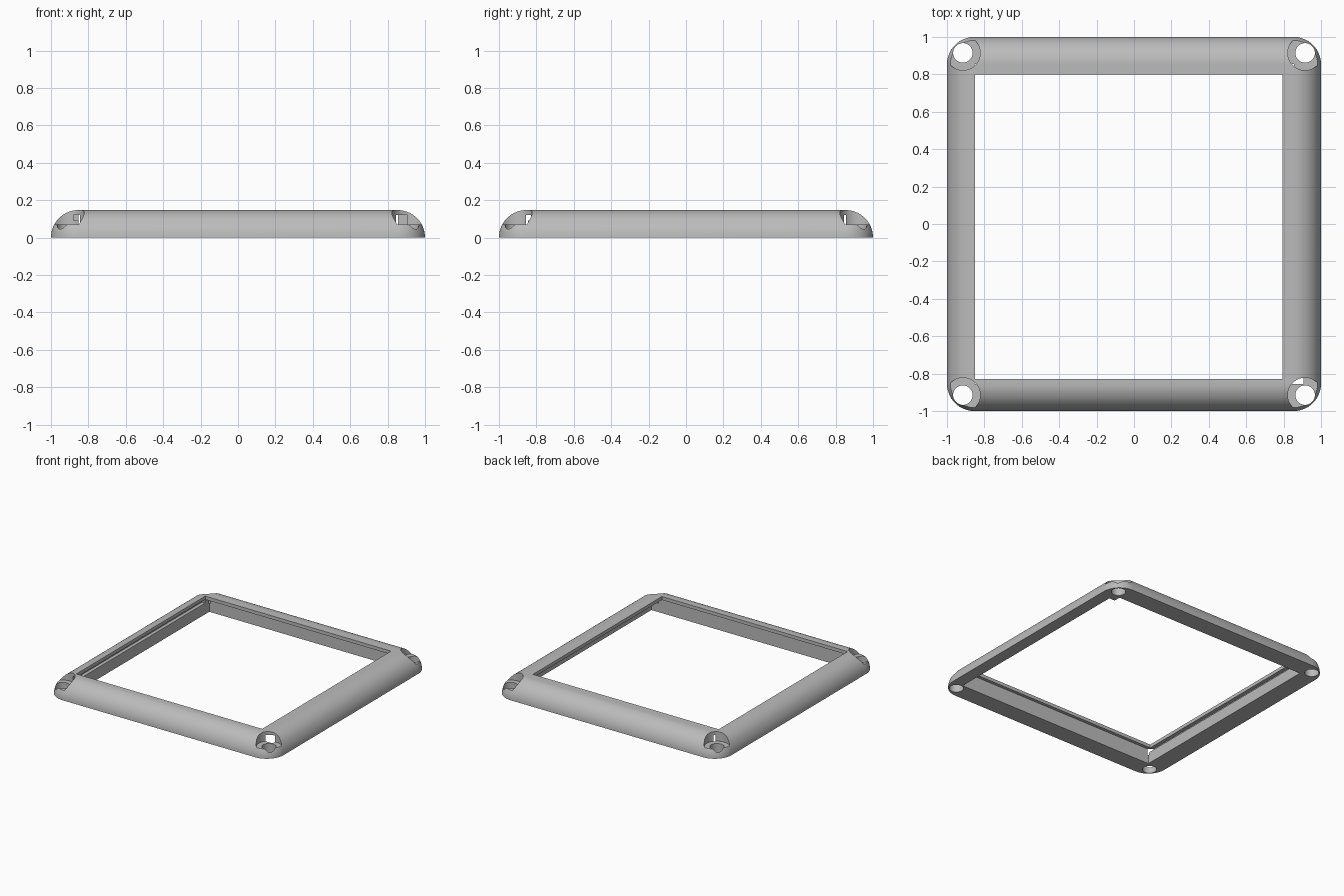
import bpy, bmesh, math
from mathutils import Vector

cube = bpy.data.objects.get("Cube")
if cube:
    bpy.data.objects.remove(cube, do_unlink=True)

HEIGHT = 0.147           # also the radius of the rounded outer edge
CORE = 1 - HEIGHT        # where the rounding meets the flat top
WALL = 0.855             # inner wall below the lip
LIP_Z = 0.12             # underside of the lip
SCREW = 0.915            # screw hole position

grey = bpy.data.materials.new("light_grey")
grey.use_nodes = True
grey.diffuse_color = (0.5, 0.5, 0.5, 1)
grey.node_tree.nodes["Principled BSDF"].inputs["Base Color"].default_value = (0.5, 0.5, 0.5, 1)


def make_object(name, bm):
    mesh = bpy.data.meshes.new(name)
    bm.to_mesh(mesh)
    bm.free()
    mesh.materials.append(grey)
    obj = bpy.data.objects.new(name, mesh)
    bpy.context.collection.objects.link(obj)
    return obj


def box(name, low, high):
    bm = bmesh.new()
    bmesh.ops.create_cube(bm, size=1)
    low, high = Vector(low), Vector(high)
    for v in bm.verts:
        v.co = (low + high) / 2 + v.co * (high - low)
    return make_object(name, bm)


def cylinder(name, x, y, radius, bottom, top):
    bm = bmesh.new()
    bmesh.ops.create_cone(bm, cap_ends=True, segments=48, radius1=radius,
                          radius2=radius, depth=top - bottom)
    bmesh.ops.translate(bm, verts=bm.verts, vec=(x, y, (top + bottom) / 2))
    return make_object(name, bm)


# Slab with a rounded outer edge and ball corners
bm = bmesh.new()
STEPS = 14
for sx in (-1, 1):
    for sy in (-1, 1):
        for i in range(STEPS):
            tilt = i / STEPS * math.pi / 2
            for j in range(STEPS + 1):
                turn = j / STEPS * math.pi / 2
                r = HEIGHT * math.cos(tilt)
                bm.verts.new((sx * (CORE + r * math.cos(turn)),
                              sy * (CORE + r * math.sin(turn)),
                              HEIGHT * math.sin(tilt)))
        bm.verts.new((sx * CORE, sy * CORE, HEIGHT))
bmesh.ops.convex_hull(bm, input=bm.verts)
bmesh.ops.dissolve_limit(bm, angle_limit=math.radians(0.5), verts=bm.verts, edges=bm.edges)
bmesh.ops.recalc_face_normals(bm, faces=bm.faces)
frame = make_object("bezel_frame", bm)

# Window, panel recess, side channel and panel groove
cutters = [
    box("window_cutter", (-0.85, -0.83, -0.1), (0.795, 0.80, 0.3)),
    box("recess_cutter", (-0.853, -WALL, -0.1), (WALL, WALL, LIP_Z)),
    box("channel_cutter", (0.7, -WALL, -0.1), (0.905, 0.80, LIP_Z)),
    box("groove_cutter", (-0.88, -0.85, 0.09), (0, 0.80, LIP_Z)),
]
# Corner screw holes with counterbores
for x in (-SCREW, SCREW):
    for y in (-SCREW, SCREW):
        cutters.append(cylinder("counterbore_cutter", x, y, 0.093, 0.07, 0.3))
        cutters.append(cylinder("screw_hole_cutter", x, y, 0.052, -0.1, 0.2))

for cutter in cutters:
    cutter.hide_render = True
    mod = frame.modifiers.new(cutter.name, "BOOLEAN")
    mod.operation = "DIFFERENCE"
    mod.solver = "EXACT"
    mod.object = cutter

# Apply the cuts and drop the helpers
depsgraph = bpy.context.evaluated_depsgraph_get()
cut_mesh = bpy.data.meshes.new_from_object(frame.evaluated_get(depsgraph))
frame.modifiers.clear()
frame.data = cut_mesh
for cutter in cutters:
    bpy.data.objects.remove(cutter, do_unlink=True)

bpy.ops.object.select_all(action="DESELECT")
frame.select_set(True)
bpy.context.view_layer.objects.active = frame
bpy.ops.object.shade_smooth_by_angle(angle=math.radians(30))
